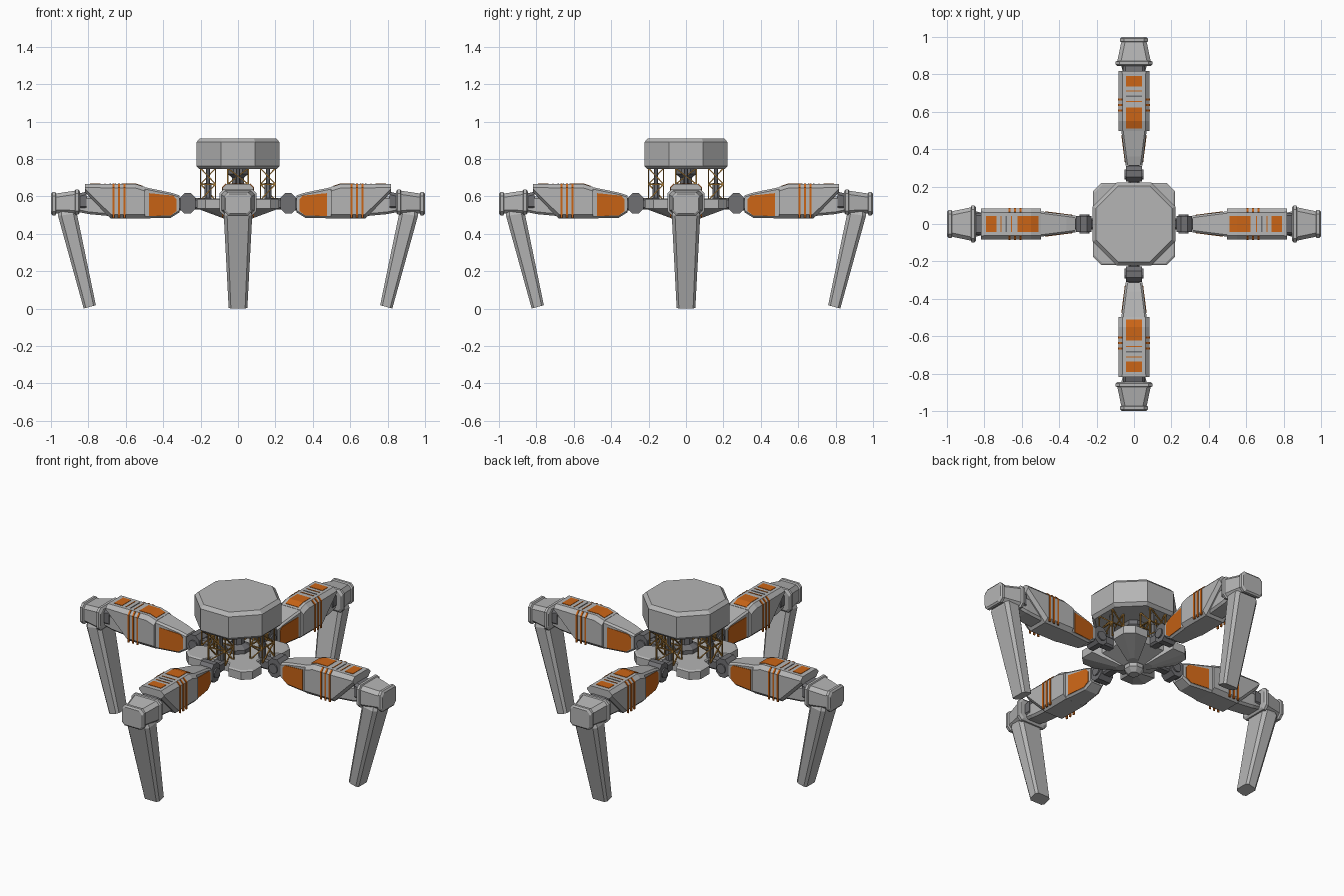
import bpy, bmesh, math
from mathutils import Vector, Matrix

if "Cube" in bpy.data.objects:
    bpy.data.objects.remove(bpy.data.objects["Cube"])


def mat(name, r, g, b):
    m = bpy.data.materials.new(name)
    m.diffuse_color = (r, g, b, 1)
    m.use_nodes = True
    m.node_tree.nodes["Principled BSDF"].inputs["Base Color"].default_value = m.diffuse_color
    return m


GREY = mat("light grey", 0.46, 0.46, 0.46)
DARK = mat("dark grey", 0.16, 0.16, 0.17)
ORANGE = mat("orange", 0.60, 0.13, 0.008)
BRONZE = mat("bronze", 0.45, 0.22, 0.04)


def loft(bm, rings):
    """Skin a list of equal-length point rings and cap both ends."""
    vs = [[bm.verts.new(p) for p in r] for r in rings]
    n = len(vs[0])
    for a, b in zip(vs, vs[1:]):
        for i in range(n):
            bm.faces.new((a[i], a[(i + 1) % n], b[(i + 1) % n], b[i]))
    bm.faces.new(vs[0][::-1])
    bm.faces.new(vs[-1])


def cut_rect(a0, a1, b0, b1, c):
    """Rectangle with chamfered corners as 8 2D points."""
    return [(a0 + c, b0), (a1 - c, b0), (a1, b0 + c), (a1, b1 - c),
            (a1 - c, b1), (a0 + c, b1), (a0, b1 - c), (a0, b0 + c)]


def limb(bm, sections):
    """Loft along x; each section is (x, half width, z0, z1, chamfer)."""
    loft(bm, [[(x, a, b) for a, b in cut_rect(-w, w, z0, z1, c)]
              for x, w, z0, z1, c in sections])


def ngon(n, r, z, turn=0.0):
    return [(r * math.cos(turn + math.tau * i / n),
             r * math.sin(turn + math.tau * i / n), z) for i in range(n)]


def rod(bm, p, q, r, n=6):
    """Straight bar from p to q."""
    p, q = Vector(p), Vector(q)
    rot = (q - p).to_track_quat('Z', 'Y').to_matrix()
    loft(bm, [[e + rot @ Vector(c) for c in ngon(n, r, 0, math.pi / n)] for e in (p, q)])


def part(name, material, build, copies=1):
    """Build a mesh once and place it around the z axis."""
    bm = bmesh.new()
    build(bm)
    bmesh.ops.recalc_face_normals(bm, faces=bm.faces)
    me = bpy.data.meshes.new(name)
    bm.to_mesh(me)
    bm.free()
    me.materials.append(material)
    for i in range(copies):
        ob = bpy.data.objects.new(name if copies == 1 else f"{name}_{i + 1}", me)
        ob.matrix_world = Matrix.Rotation(i * math.pi / 2, 4, 'Z')
        bpy.context.collection.objects.link(ob)


# Octagonal head
def head(bm):
    k = 1 / math.cos(math.pi / 8)
    loft(bm, [ngon(8, r * k, z, math.pi / 8) for r, z in
              ((0.205, 0.745), (0.222, 0.762), (0.222, 0.89), (0.203, 0.91))])


# Body plate with four chamfered corner lobes and a tapered underside
def body(bm):
    lobe = [(0.17, 0.065), (0.22, 0.09), (0.22, 0.175), (0.175, 0.22), (0.09, 0.22), (0.065, 0.17)]
    out = [Matrix.Rotation(i * math.pi / 2, 2) @ Vector(p) for i in range(4) for p in lobe]
    loft(bm, [[(p.x * s, p.y * s, z) for p in out] for s, z in
              ((0.35, 0.482), (1, 0.535), (1, 0.582), (0.96, 0.588))])


def body_tip(bm):
    loft(bm, [ngon(8, r, z, math.pi / 8) for r, z in ((0.03, 0.435), (0.055, 0.46), (0.055, 0.50))])


# Centre column between body and head
def column(bm):
    loft(bm, [ngon(8, r, z, math.pi / 8) for r, z in
              ((0.07, 0.58), (0.07, 0.61), (0.035, 0.63), (0.035, 0.70), (0.06, 0.72), (0.06, 0.75))])


# Lattice supports around thin pistons
def lattice(bm):
    lo, hi, r = 0.58, 0.75, 0.0045
    c = [(0.12, -0.055), (0.20, -0.055), (0.20, 0.055), (0.12, 0.055)]
    for i in range(4):
        a, b = c[i], c[(i + 1) % 4]
        mid = (lo + hi) / 2
        rod(bm, (*a, lo), (*a, hi), r, 4)
        rod(bm, (*a, lo), (*b, mid), r, 4)
        rod(bm, (*b, mid), (*a, hi), r, 4)
        rod(bm, (*a, mid), (*b, mid), r, 4)


def piston(bm):
    rod(bm, (0.16, 0, 0.57), (0.16, 0, 0.67), 0.02, 8)
    rod(bm, (0.16, 0, 0.66), (0.16, 0, 0.75), 0.012, 8)


# Hip joint with cross pin
def hip(bm):
    limb(bm, [(0.15, 0.03, 0.53, 0.59, 0.01), (0.235, 0.03, 0.53, 0.59, 0.01)])
    loft(bm, [[(a, y, b) for a, b in cut_rect(0.228, 0.31, 0.508, 0.617, 0.024)]
              for y in (-0.042, 0.042)])
    rod(bm, (0.265, -0.05, 0.56), (0.265, 0.05, 0.56), 0.028, 12)
    limb(bm, [(0.30, 0.03, 0.525, 0.59, 0.01), (0.33, 0.03, 0.525, 0.59, 0.01)])


# Thigh: tapered inner section and wider outer shell
def thigh(bm):
    limb(bm, [(0.312, 0.044, 0.515, 0.605, 0.01), (0.36, 0.0503, 0.485, 0.62, 0.01),
              (0.505, 0.0686, 0.482, 0.65, 0.01)])
    limb(bm, [(0.497, 0.083, 0.482, 0.65, 0.022), (0.55, 0.083, 0.482, 0.667, 0.022),
              (0.68, 0.083, 0.482, 0.667, 0.022), (0.817, 0.083, 0.62, 0.667, 0.02)])


def connector(bm):
    limb(bm, [(0.66, 0.055, 0.492, 0.60, 0.012), (0.80, 0.055, 0.505, 0.60, 0.012),
              (0.87, 0.05, 0.52, 0.60, 0.012)])


def knee_cuff(bm):
    limb(bm, [(0.81, 0.06, 0.53, 0.625, 0.015), (0.85, 0.06, 0.53, 0.615, 0.015)])


# Orange panels and stripes on the thigh
def thigh_panels(bm):
    side = [(0.475, 0.617), (0.345, 0.603), (0.33, 0.585), (0.33, 0.52), (0.36, 0.497), (0.475, 0.495)]
    wrap = [(0.08, 0.484), (0.0865, 0.484), (0.0865, 0.647), (0.064, 0.6695), (0.06, 0.66)]
    for s in (-1, 1):
        loft(bm, [[(x, s * (0.044 + (x - 0.312) * 0.1275 + d), z) for x, z in side]
                  for d in (-0.004, 0.003)])
        for x in (0.607, 0.636, 0.665):
            loft(bm, [[(x + d, s * y, z) for y, z in wrap] for d in (-0.005, 0.005)])
    limb(bm, [(0.51, 0.043, 0.648, 0.6565, 0), (0.55, 0.043, 0.661, 0.6695, 0),
              (0.622, 0.043, 0.661, 0.6695, 0)])
    for x0, x1 in ((0.653, 0.658), (0.708, 0.713), (0.736, 0.79)):
        limb(bm, [(x0, 0.043, 0.661, 0.6695, 0), (x1, 0.043, 0.661, 0.6695, 0)])


def thigh_groove(bm):
    limb(bm, [(0.679, 0.043, 0.661, 0.669, 0), (0.686, 0.043, 0.661, 0.669, 0)])


# Knee housing with raised bands at both ends
def knee(bm):
    limb(bm, [(0.845, 0.09, 0.515, 0.625, 0.02), (0.853, 0.098, 0.503, 0.636, 0.02),
              (0.868, 0.098, 0.500, 0.636, 0.02), (0.872, 0.089, 0.505, 0.630, 0.02),
              (0.972, 0.068, 0.507, 0.615, 0.02), (0.977, 0.074, 0.498, 0.622, 0.02),
              (0.992, 0.074, 0.498, 0.622, 0.02), (1.0, 0.066, 0.507, 0.612, 0.02)])


# Shin: tapered and leaning inward, foot cut square to its axis
def shin(bm):
    rings = []
    for x0, x1, w, z0, z1, c in ((0.76, 0.825, 0.05, 0.018, 0.0, 0.012),
                                 (0.862, 0.962, 0.076, 0.51, 0.495, 0.018),
                                 (0.87, 0.96, 0.06, 0.54, 0.54, 0.018)):
        rings.append([(x, y, z0 + (z1 - z0) * (x - x0) / (x1 - x0))
                      for x, y in cut_rect(x0, x1, -w, w, c)])
    loft(bm, rings)


part("head", GREY, head)
part("body", GREY, body)
part("body_tip", GREY, body_tip)
part("centre_column", DARK, column)
part("lattice_support", BRONZE, lattice, 4)
part("support_piston", DARK, piston, 4)
part("hip_joint", DARK, hip, 4)
part("thigh", GREY, thigh, 4)
part("thigh_connector", GREY, connector, 4)
part("knee_cuff", DARK, knee_cuff, 4)
part("thigh_panels", ORANGE, thigh_panels, 4)
part("thigh_groove", DARK, thigh_groove, 4)
part("knee", GREY, knee, 4)
part("shin", GREY, shin, 4)
